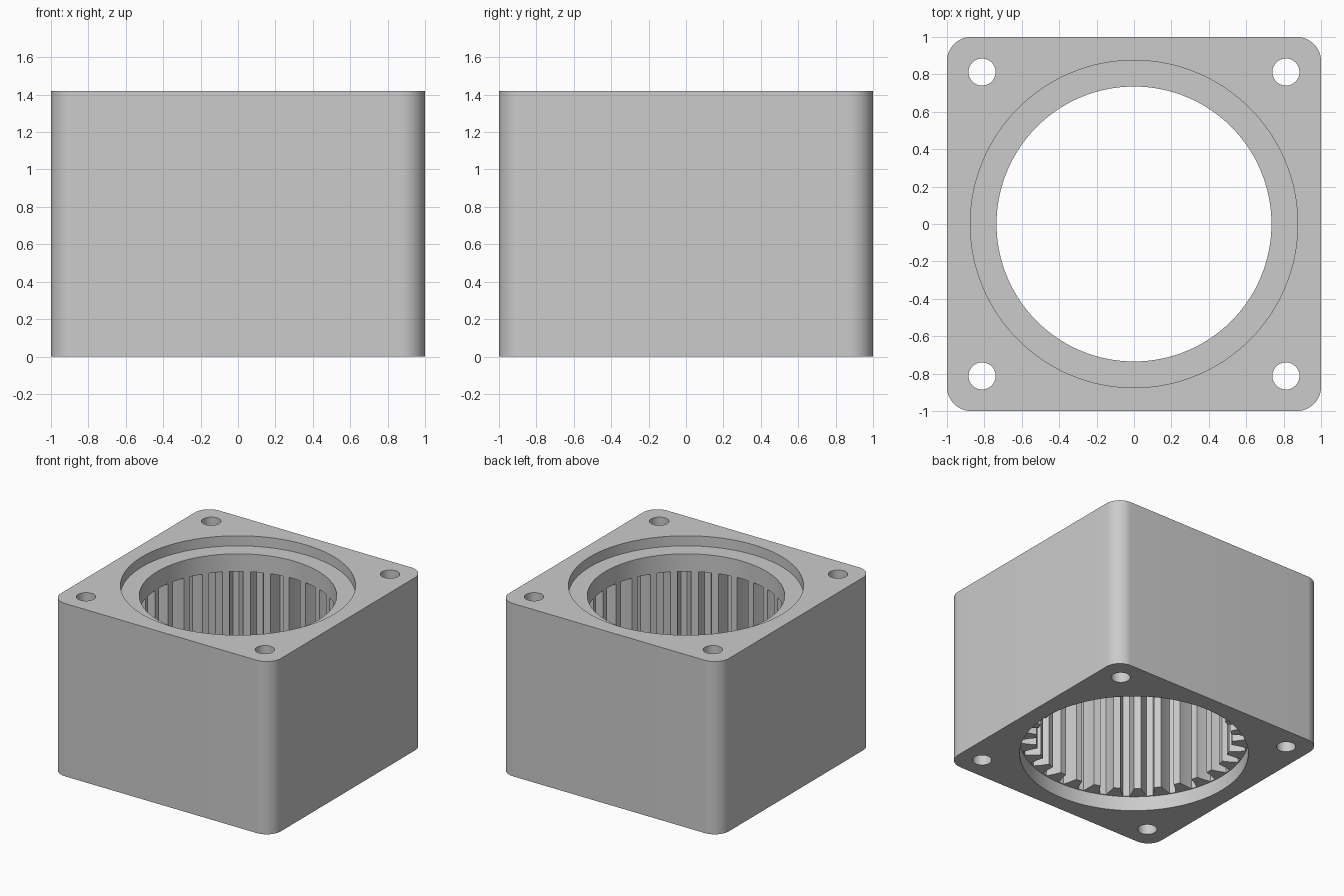
import bpy, bmesh, math

HEIGHT = 1.42
TEETH = 30

cube = bpy.data.objects.get("Cube")
if cube:
    bpy.data.objects.remove(cube, do_unlink=True)

grey = bpy.data.materials.new("plain grey")
grey.use_nodes = True
colour = (0.6, 0.6, 0.6, 1)
grey.diffuse_color = colour
grey.node_tree.nodes["Principled BSDF"].inputs["Base Color"].default_value = colour


def polar(r, a, cx=0, cy=0):
    return (cx + r * math.cos(a), cy + r * math.sin(a))


def circle(r, sides, cx=0, cy=0):
    return [polar(r, math.tau * i / sides, cx, cy) for i in range(sides)]


def rounded_square(half, r, steps=12):
    points = []
    for k, (sx, sy) in enumerate([(1, 1), (-1, 1), (-1, -1), (1, -1)]):
        for i in range(steps + 1):
            a = math.pi / 2 * (k + i / steps)
            points.append(polar(r, a, sx * (half - r), sy * (half - r)))
    return points


def gear_outline(tip, root):
    # One tooth tip followed by one groove, repeated around the ring
    tooth = [(-2.1, tip), (0, tip), (2.1, tip), (3.1, (tip + root) / 2),
             (4.4, root), (6, root), (7.6, root), (8.9, (tip + root) / 2)]
    return [polar(r, math.radians(a) + math.tau * k / TEETH)
            for k in range(TEETH) for a, r in tooth]


def prism(name, outline, z0, z1):
    bm = bmesh.new()
    base = bm.faces.new([bm.verts.new((x, y, z0)) for x, y in outline])
    grown = bmesh.ops.extrude_face_region(bm, geom=[base])["geom"]
    top = [v for v in grown if isinstance(v, bmesh.types.BMVert)]
    bmesh.ops.translate(bm, verts=top, vec=(0, 0, z1 - z0))
    bmesh.ops.recalc_face_normals(bm, faces=bm.faces)
    mesh = bpy.data.meshes.new(name)
    bm.to_mesh(mesh)
    bm.free()
    mesh.materials.append(grey)
    obj = bpy.data.objects.new(name, mesh)
    bpy.context.collection.objects.link(obj)
    return obj


housing = prism("ring_gear_housing", rounded_square(1, 0.13), 0, HEIGHT)

# Toothed ring, upper bore, top rebate and bottom recess
cutters = [
    prism("tooth_cutter", gear_outline(0.738, 0.853), -0.2, 1.192),
    prism("bore_cutter", circle(0.735, 128), 0.5, 1.6),
    prism("top_rebate_cutter", circle(0.875, 128), HEIGHT - 0.083, 1.7),
    prism("bottom_recess_cutter", circle(0.861, 128), -0.1, 0.12),
]
# Corner bolt holes
for x in (-0.8125, 0.8125):
    for y in (-0.8125, 0.8125):
        cutters.append(prism("bolt_hole_cutter", circle(0.0725, 40, x, y), -0.3, 1.8))

bpy.ops.object.select_all(action="DESELECT")
housing.select_set(True)
bpy.context.view_layer.objects.active = housing
for cutter in cutters:
    cutter.hide_render = True
    cut = housing.modifiers.new(cutter.name, "BOOLEAN")
    cut.operation = "DIFFERENCE"
    cut.solver = "EXACT"
    cut.object = cutter
    bpy.ops.object.modifier_apply(modifier=cut.name)
    bpy.data.objects.remove(cutter, do_unlink=True)

bpy.ops.object.shade_smooth_by_angle(angle=math.radians(20))
